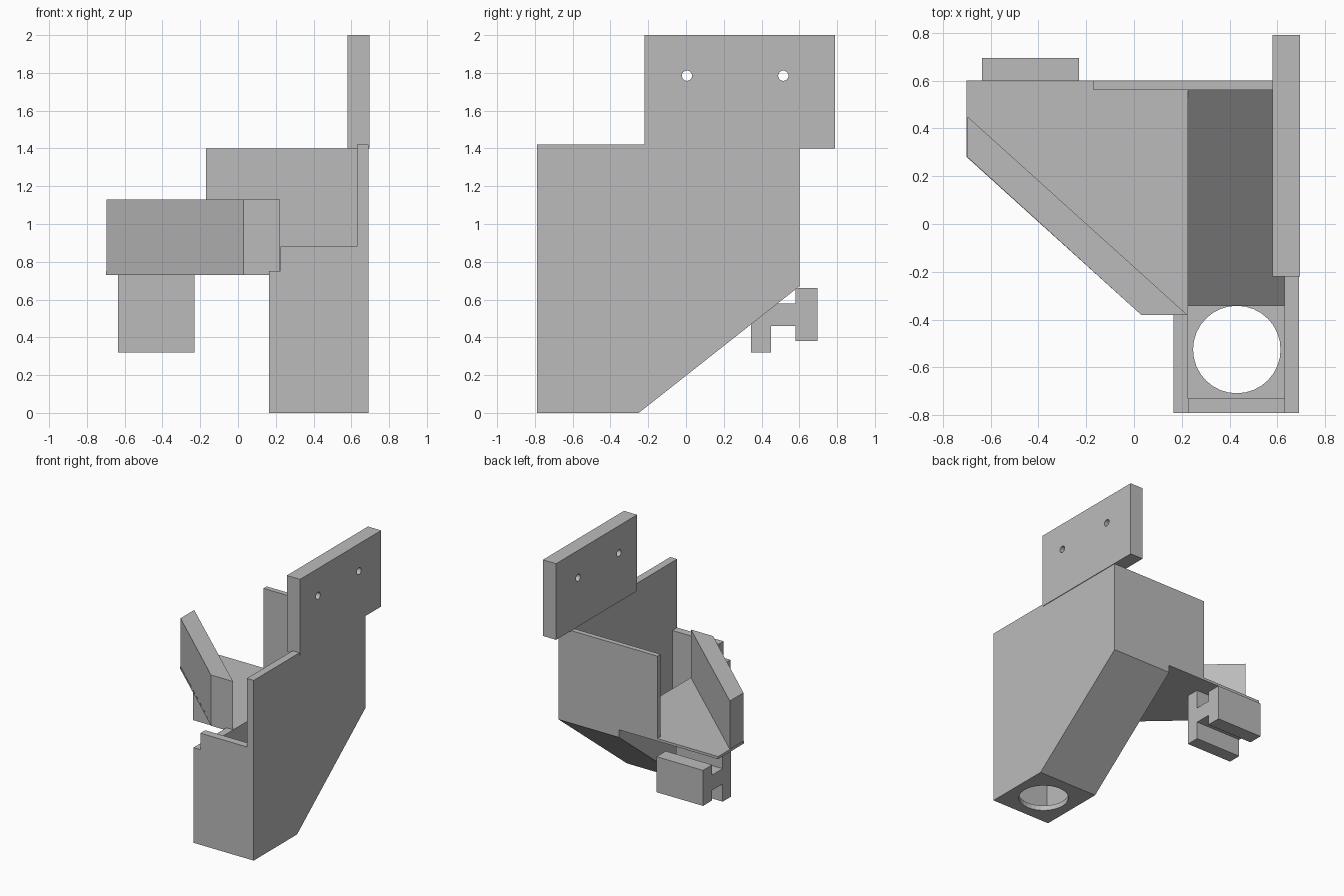
import bpy, bmesh
from mathutils import Vector

cube = bpy.data.objects.get("Cube")
if cube:
    bpy.data.objects.remove(cube, do_unlink=True)

grey = bpy.data.materials.new("plain grey")
grey.use_nodes = True
colour = (0.5, 0.5, 0.5, 1)
grey.diffuse_color = colour
grey.node_tree.nodes["Principled BSDF"].inputs["Base Color"].default_value = colour


def prism(name, profile, low, high, axis="x"):
    """Extrude a flat outline along x (outline in y, z) or z (outline in x, y)."""
    bm = bmesh.new()
    place = (lambda a, b: (low, a, b)) if axis == "x" else (lambda a, b: (a, b, low))
    face = bm.faces.new([bm.verts.new(place(a, b)) for a, b in profile])
    grown = bmesh.ops.extrude_face_region(bm, geom=[face])["geom"]
    shift = Vector((high - low, 0, 0) if axis == "x" else (0, 0, high - low))
    bmesh.ops.translate(bm, vec=shift, verts=[g for g in grown if isinstance(g, bmesh.types.BMVert)])
    bmesh.ops.recalc_face_normals(bm, faces=bm.faces)
    mesh = bpy.data.meshes.new(name)
    bm.to_mesh(mesh)
    bm.free()
    mesh.materials.append(grey)
    obj = bpy.data.objects.new(name, mesh)
    bpy.context.collection.objects.link(obj)
    return obj


def box(name, x, y, z):
    return prism(name, [(y[0], z[0]), (y[1], z[0]), (y[1], z[1]), (y[0], z[1])], *x)


def drill(target, name, centre, radius, turn=0):
    """Cut a round hole, along z or (turned) along x."""
    bpy.ops.mesh.primitive_cylinder_add(vertices=32, radius=radius, depth=0.3,
                                        location=centre, rotation=(0, turn, 0))
    cutter = bpy.context.object
    cutter.name = name
    cutter.data.materials.append(grey)
    cutter.hide_render = True
    cutter.hide_set(True)
    cutter.display_type = "WIRE"
    mod = target.modifiers.new(name, "BOOLEAN")
    mod.operation = "DIFFERENCE"
    mod.solver = "EXACT"
    mod.object = cutter
    # Bake the cut and drop the cutter
    bpy.context.view_layer.update()
    cut = bpy.data.meshes.new_from_object(target.evaluated_get(bpy.context.evaluated_depsgraph_get()))
    target.modifiers.clear()
    target.data = cut
    bpy.data.objects.remove(cutter, do_unlink=True)


# Chute: tall and low side walls sharing the sloped underside
under = [(-0.79, 0), (-0.25, 0), (0.6, 0.67)]
prism("tall_side_wall", under + [(0.6, 1.4), (-0.22, 1.4), (-0.22, 1.42), (-0.79, 1.42)], 0.63, 0.69)
prism("low_side_wall", under + [(0.6, 0.75), (-0.79, 0.75)], 0.165, 0.225)

# Chute floor with round outlet, front wall and back wall
floor = prism("chute_floor", under + [(0.6, 0.75), (0.56, 0.75), (-0.34, 0.04), (-0.79, 0.04)], 0.225, 0.63)
drill(floor, "outlet_hole", (0.43, -0.525, 0), 0.183)
box("front_wall", (0.225, 0.63), (-0.79, -0.73), (0.04, 0.88))
box("back_wall", (-0.17, 0.63), (0.56, 0.6), (0.75, 1.4))

# Mounting plate with two screw holes
plate = box("mounting_plate", (0.58, 0.695), (-0.22, 0.79), (1.4, 2.0))
for y in (0.005, 0.515):
    drill(plate, "screw_hole", (0.64, y, 1.785), 0.027, turn=1.5708)

# Side tray and its slanted guide wall
prism("tray", [(-0.7, 0.6), (-0.7, 0.28), (0.03, -0.38), (0.165, -0.38), (0.165, 0.6)], 0.73, 0.75, "z")
prism("guide_wall", [(-0.697, 0.45), (-0.697, 0.28), (0.03, -0.38), (0.223, -0.38)], 0.75, 1.13, "z")

# Clip bracket below the tray
prism("clip_bracket", [(0.345, 0.32), (0.45, 0.32), (0.45, 0.46), (0.58, 0.46), (0.58, 0.38),
                       (0.695, 0.38), (0.695, 0.66), (0.58, 0.66), (0.58, 0.58), (0.45, 0.58),
                       (0.45, 0.73), (0.345, 0.73)], -0.635, -0.23)
